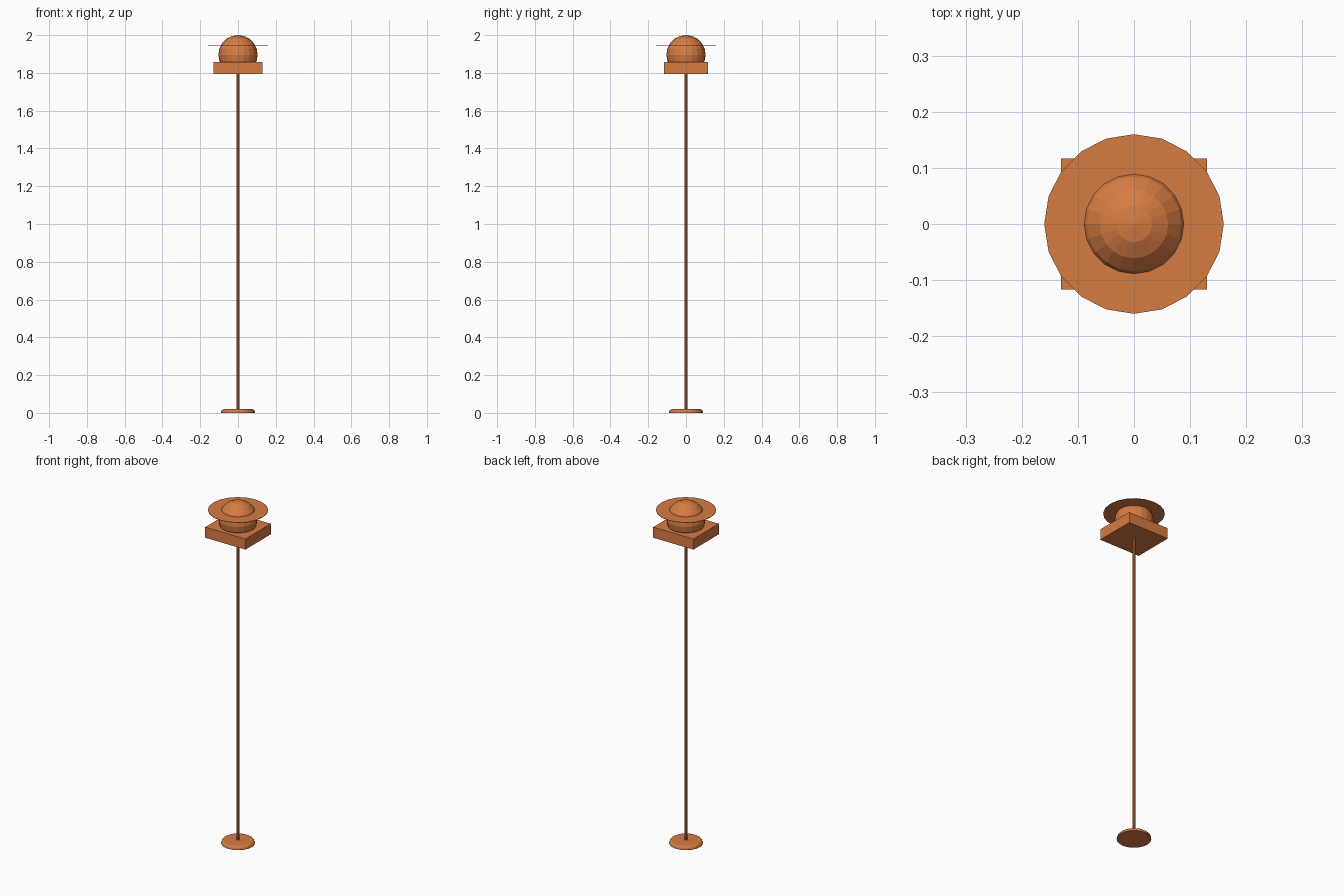
import bpy

if "Cube" in bpy.data.objects:
    bpy.data.objects.remove(bpy.data.objects["Cube"])

copper = bpy.data.materials.new("copper")
copper.diffuse_color = (0.67, 0.2, 0.055, 1)
copper.use_nodes = True
copper.node_tree.nodes["Principled BSDF"].inputs["Base Color"].default_value = copper.diffuse_color


def finish(name):
    ob = bpy.context.object
    ob.name = name
    ob.data.materials.append(copper)
    return ob


# Round foot with a softened upper rim
bpy.ops.mesh.primitive_cone_add(vertices=20, radius1=0.09, radius2=0.087,
                                depth=0.02, location=(0, 0, 0.01))
foot = finish("foot")
bevel = foot.modifiers.new("rim", 'BEVEL')
bevel.limit_method = 'WEIGHT'
bevel.width = 0.012
bevel.segments = 3
weights = foot.data.attributes.new("bevel_weight_edge", 'FLOAT', 'EDGE')
for e in foot.data.edges:
    if all(foot.data.vertices[v].co.z > 0 for v in e.vertices):
        weights.data[e.index].value = 1.0

# Slim pole
bpy.ops.mesh.primitive_cylinder_add(vertices=8, radius=0.0075, depth=1.79,
                                    location=(0, 0, 0.91))
finish("pole")

# Rectangular block under the ball
bpy.ops.mesh.primitive_cube_add(size=1, location=(0, 0, 1.826))
block = finish("block")
block.scale = (0.26, 0.234, 0.062)

# Faceted ball
bpy.ops.mesh.primitive_uv_sphere_add(segments=20, ring_count=10, radius=0.104,
                                     location=(0, 0, 1.896))
finish("ball")

# Thin flat disc around the ball
bpy.ops.mesh.primitive_cylinder_add(vertices=20, radius=0.16, depth=0.002,
                                    location=(0, 0, 1.947))
finish("brim")
